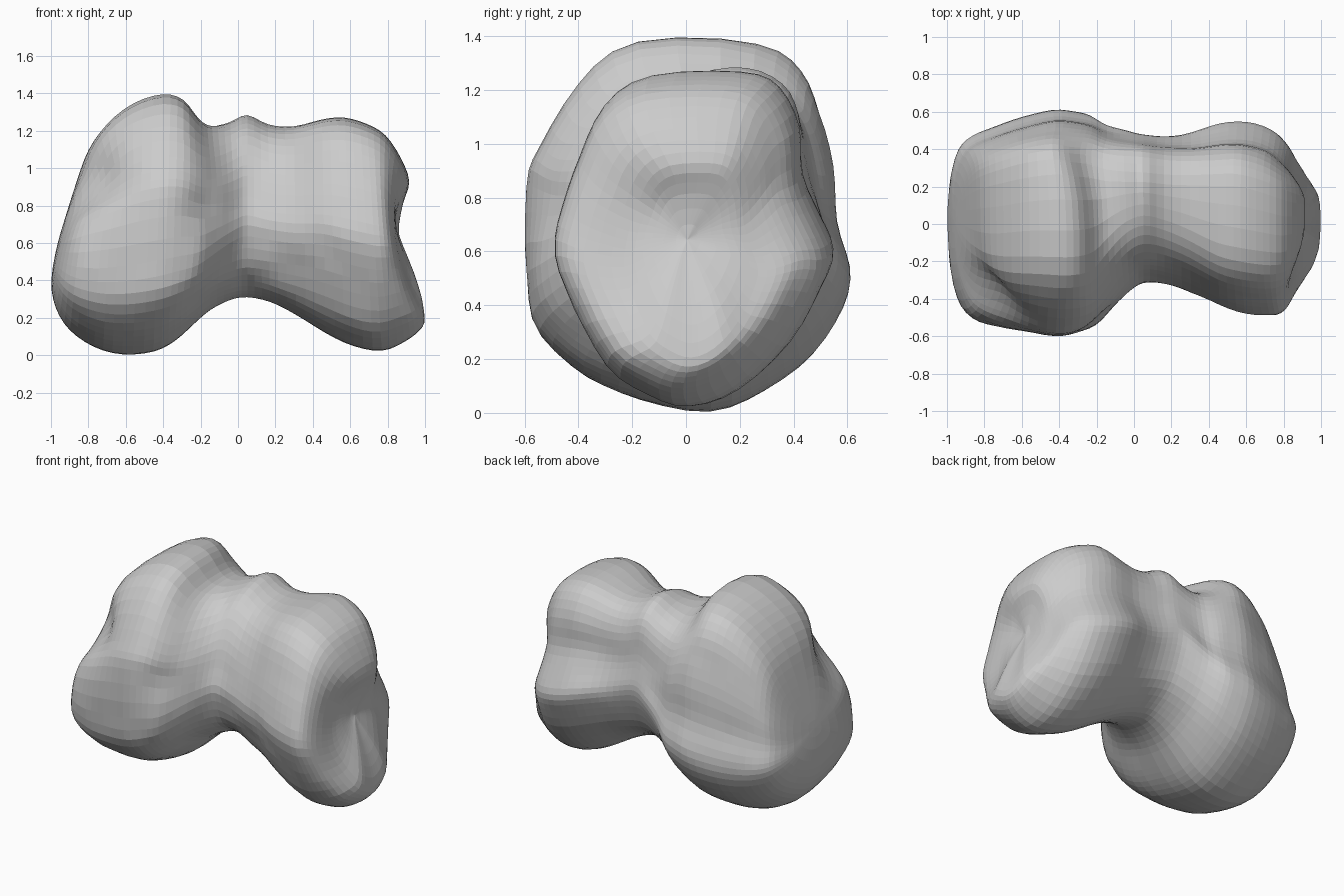
import bpy, bmesh, math
from mathutils import Vector, noise

if "Cube" in bpy.data.objects:
    bpy.data.objects.remove(bpy.data.objects["Cube"])

# Normalised (y, z) cross-sections of lobes and neck, from the bottom round by the back
LEFT = [(.15, -1), (.5, -.88), (.78, -.7), (.97, -.45), (1, -.25), (.92, 0), (.9, .3), (.82, .6),
        (.72, .85), (.46, .98), (-.32, .98), (-.67, .75), (-.91, .4), (-1, .2), (-.99, -.3),
        (-.91, -.6), (-.63, -.81), (-.3, -.93)]
NECK = [(.1, -1), (.4, -.9), (.72, -.7), (.92, -.35), (1, -.1), (.95, .1), (.88, .35), (.84, .65),
        (.7, .88), (.36, 1), (-.1, .95), (-.48, .78), (-.77, .45), (-.92, .1), (-1, -.2),
        (-.88, -.58), (-.63, -.82), (-.3, -.96)]
RIGHT = [(0, -1), (.35, -.9), (.7, -.63), (.92, -.3), (1, -.1), (.9, .1), (.77, .35), (.75, .65),
         (.6, .9), (.33, .99), (-.33, .97), (-.65, .8), (-.82, .5), (-.95, .2), (-1, -.07),
         (-.85, -.4), (-.62, -.76), (-.3, -.93)]

# Tilted stations: top x, top z, bottom x, bottom z, front y, back y
STATIONS = [
    (-.965, .6, -.965, .6, .02, .02), (-.92, .75, -1, .4, -.22, .25),
    (-.86, .94, -.975, .25, -.42, .40), (-.8, 1.1, -.9, .13, -.51, .47),
    (-.7, 1.24, -.77, .04, -.55, .52), (-.56, 1.35, -.62, 0, -.57, .57),
    (-.4, 1.4, -.45, .015, -.6, .61), (-.29, 1.37, -.34, .07, -.59, .6),
    (-.21, 1.27, -.25, .15, -.55, .58), (-.14, 1.23, -.15, .24, -.46, .53),
    (-.04, 1.25, -.04, .295, -.36, .5), (.05, 1.29, .05, .31, -.31, .48),
    (.16, 1.235, .17, .285, -.32, .47), (.3, 1.225, .31, .215, -.36, .49),
    (.45, 1.265, .47, .115, -.44, .54), (.57, 1.275, .62, .045, -.48, .55),
    (.69, 1.24, .77, .02, -.49, .51), (.79, 1.18, .89, .07, -.46, .44),
    (.87, 1.06, .97, .13, -.38, .37), (.92, .93, 1, .2, -.23, .27),
    (.885, .82, .95, .4, -.13, .17), (.855, .65, .855, .65, .0, .0)]
# Sideways shift at mid height: left lobe leans over the front valley, right end is hollowed
BOW = {7: -.02, 8: -.04, 9: -.04, 10: -.02, 17: .04, 18: .08, 19: .10, 20: .05}
# Dimples: centre, radius, push
DIMPLES = [((-.22, -.5, .78), .12, (-.03, .06, 0)), ((.86, -.13, .78), .12, (-.025, 0, 0)),
           ((-.82, -.43, .93), .2, (.09, .09, 0)), ((-.25, .42, 1.3), .2, (-.06, -.02, -.04))]
SIDES, STEPS = 54, 3


def spline(a, b, c, d, t):
    return .5 * (2 * b + (c - a) * t + (2 * a - 5 * b + 4 * c - d) * t * t
                 + (3 * b - a - 3 * c + d) * t ** 3)


def section_point(x, k):
    """Point k of the closed section, blended between lobe and neck at x."""
    lobe = LEFT if x < .05 else RIGHT
    t = min(1, abs(x - .05) / (.35 if x < .05 else .45))
    w = t * t * (3 - 2 * t)
    n = len(LEFT)
    i, f = int(k * n / SIDES), (k * n / SIDES) % 1
    pts = [Vector(NECK[(i + j) % n]).lerp(Vector(lobe[(i + j) % n]), w) for j in (-1, 0, 1, 2)]
    return spline(*pts, f)


def station(u):
    i = min(int(u), len(STATIONS) - 2)
    idx = [max(0, min(len(STATIONS) - 1, i + j)) for j in (-1, 0, 1, 2)]
    vals = [spline(*(STATIONS[j][c] for j in idx), u - i) for c in range(6)]
    return vals, spline(*(BOW.get(j, 0) for j in idx), u - i)


# Loft the rings from the left end to the right end
bm = bmesh.new()
rings = []
for r in range(1, (len(STATIONS) - 1) * STEPS):
    (xt, zt, xb, zb, yf, yb), bow = station(r / STEPS)
    ring = []
    for k in range(SIDES):
        y, z = section_point((xt + xb) / 2, k)
        h = (z + 1) / 2
        lean = max(0, -y) if xb < .1 else 1
        p = Vector((xb + (xt - xb) * h - bow * lean * max(0, 1 - ((z - .1) / .9) ** 2),
                    (yf + yb) / 2 + y * (yb - yf) / 2, zb + (zt - zb) * h))
        for c, rad, push in DIMPLES:
            p += Vector(push) * math.exp(-((p - Vector(c)).length / rad) ** 2)
        # Rougher surface on the lower front
        rough = .014 if p.y < -.1 and p.z < .75 else .005
        p += Vector((0, 1, .4)) * noise.noise(p * 8) * rough
        ring.append(bm.verts.new(p))
    rings.append(ring)
for a, b in zip(rings, rings[1:]):
    for k in range(SIDES):
        m = (k + 1) % SIDES
        bm.faces.new((a[k], a[m], b[m], b[k]))

# Close both ends
for ring, st in ((rings[0], STATIONS[0]), (rings[-1], STATIONS[-1])):
    tip = bm.verts.new((st[0], st[4], st[1]))
    for k in range(SIDES):
        bm.faces.new((ring[k], ring[(k + 1) % SIDES], tip))
# Relax the surface slightly to even out the loft lines
for _ in range(2):
    bmesh.ops.smooth_vert(bm, verts=bm.verts, factor=.4, use_axis_x=True, use_axis_y=True,
                          use_axis_z=True)
bmesh.ops.recalc_face_normals(bm, faces=bm.faces)

mesh = bpy.data.meshes.new("lobed_rock")
bm.to_mesh(mesh)
bm.free()
bpy.context.collection.objects.link(bpy.data.objects.new("lobed_rock", mesh))
